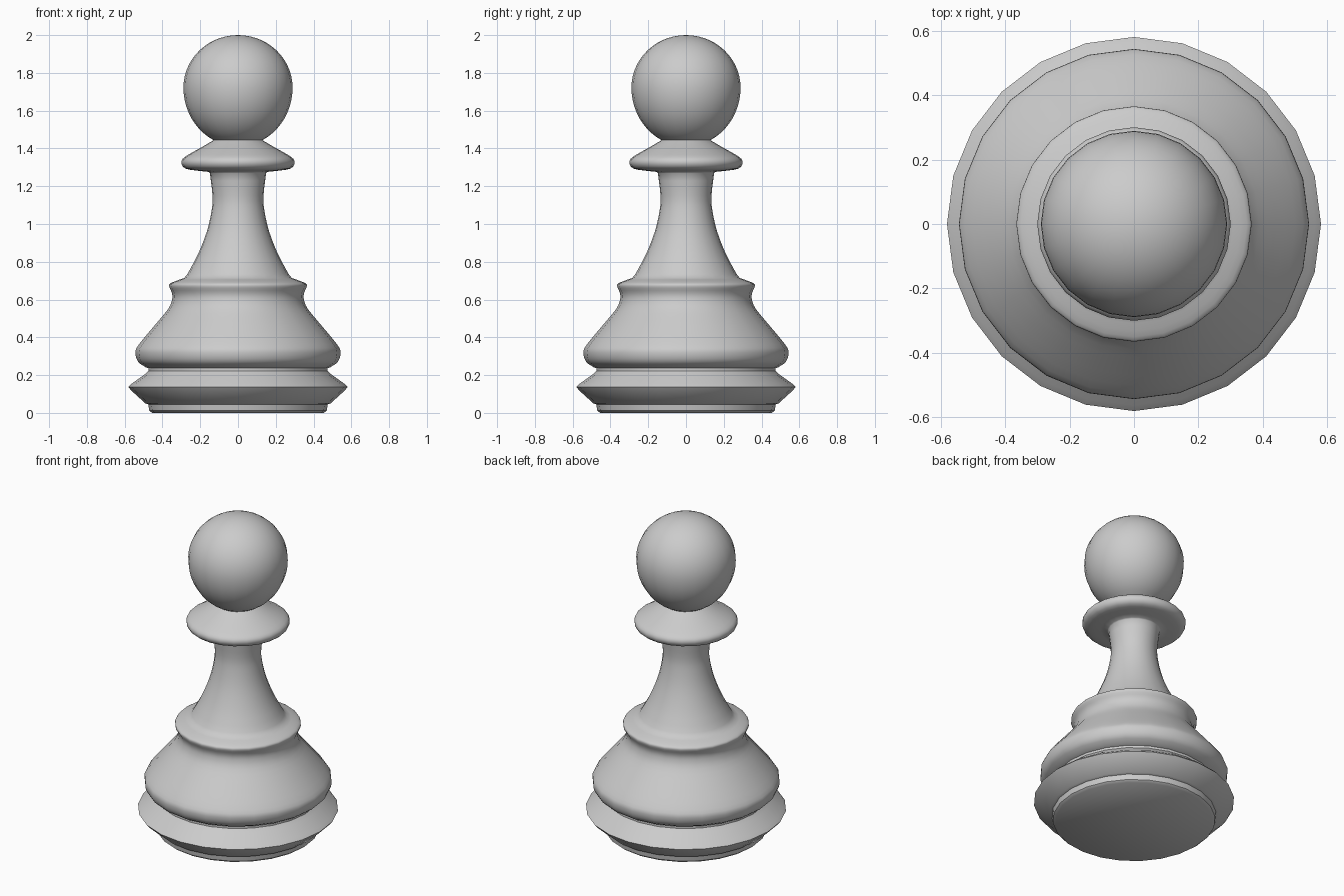
import bpy, bmesh
from math import sin, cos, radians
from mathutils import Vector

if "Cube" in bpy.data.objects:
    bpy.data.objects.remove(bpy.data.objects["Cube"])

SIDES = 24


def smooth_run(points, steps):
    """Catmull-Rom curve through (radius, height) points."""
    p = [Vector(q) for q in points]
    p = [2 * p[0] - p[1]] + p + [2 * p[-1] - p[-2]]
    out = []
    for a, b, c, d in zip(p, p[1:], p[2:], p[3:]):
        for i in range(steps):
            t = i / steps
            out.append(0.5 * (2 * b + (c - a) * t + (2 * a - 5 * b + 4 * c - d) * t * t
                              + (3 * b - a - 3 * c + d) * t ** 3))
    return out + [p[-2]]


def lathe(name, profile):
    """Spin a profile about z."""
    bm = bmesh.new()
    verts = [bm.verts.new((r, 0, z)) for r, z in profile]
    edges = [bm.edges.new(e) for e in zip(verts, verts[1:])]
    bmesh.ops.spin(bm, geom=verts + edges, axis=(0, 0, 1), cent=(0, 0, 0),
                   angle=radians(360), steps=SIDES, use_duplicate=False)
    bmesh.ops.remove_doubles(bm, verts=bm.verts, dist=0.0005)
    bmesh.ops.recalc_face_normals(bm, faces=bm.faces)
    mesh = bpy.data.meshes.new(name)
    bm.to_mesh(mesh)
    bm.free()
    obj = bpy.data.objects.new(name, mesh)
    bpy.context.collection.objects.link(obj)
    bpy.ops.object.select_all(action='DESELECT')
    obj.select_set(True)
    bpy.context.view_layer.objects.active = obj
    bpy.ops.object.shade_smooth_by_angle(angle=radians(40))
    return obj


# Foot: flat underside, small rim, flared ring
foot = [(0, 0), (0.455, 0), (0.47, 0.012), (0.475, 0.045), (0.49, 0.05),
        (0.565, 0.118), (0.58, 0.137), (0.562, 0.155), (0.495, 0.203),
        (0.475, 0.222), (0.475, 0.237)]
# Bulging body up to the shoulder ring
body = smooth_run([(0.49, 0.242), (0.53, 0.272), (0.543, 0.32), (0.525, 0.362),
                   (0.44, 0.465), (0.37, 0.55), (0.349, 0.6), (0.35, 0.635),
                   (0.365, 0.672), (0.35, 0.69), (0.285, 0.714)], 3)
# Concave stem
stem = smooth_run([(0.268, 0.735), (0.212, 0.84), (0.165, 0.96), (0.14, 1.07),
                   (0.135, 1.15), (0.149, 1.27)], 3)
# Collar disc
collar = smooth_run([(0.155, 1.276), (0.23, 1.284), (0.28, 1.294), (0.299, 1.318),
                     (0.295, 1.343), (0.265, 1.366), (0.19, 1.408), (0.129, 1.444)], 2)
# Ball head, slightly stretched in its lower half
head = []
for i in range(1, 25):
    a = radians(-63.4 + 153.4 * i / 24)
    head.append((0.289 * cos(a), 1.722 + sin(a) * (0.311 if a < 0 else 0.278)))

lathe("pawn", foot + body + stem + collar + head)
